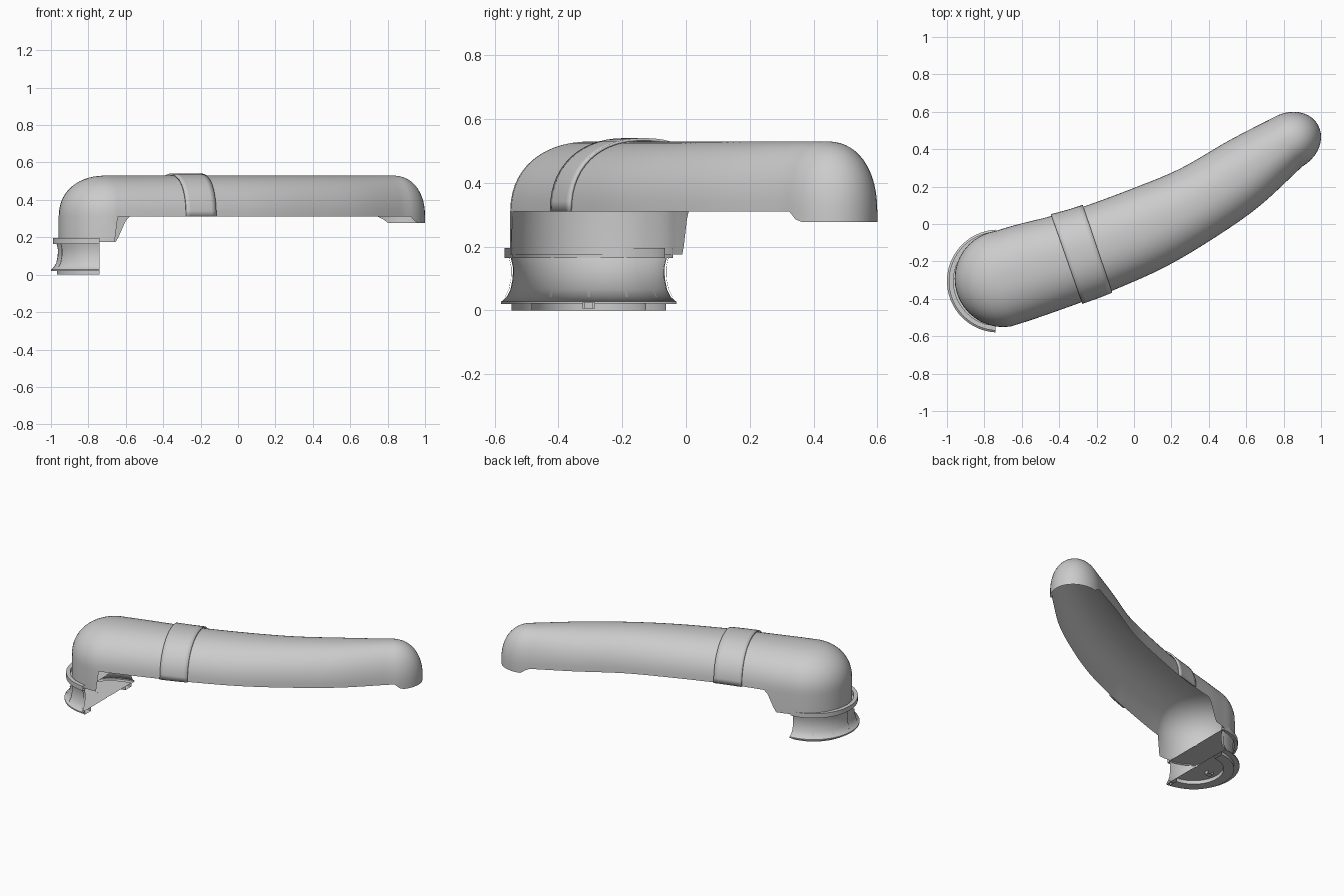
import bpy, bmesh, math
from mathutils import Vector as V

if "Cube" in bpy.data.objects:
    bpy.data.objects.remove(bpy.data.objects["Cube"])

RIM, TOP, POWER = 0.31, 0.53, 2.25


def make(name, rows, closed=False, thick=0):
    """Skin a list of point rows into a smooth object."""
    bm = bmesh.new()
    vs = [[bm.verts.new(p) for p in r] for r in rows]
    n = len(rows[0])
    for a, b in zip(vs, vs[1:]):
        for i in range(n if closed else n - 1):
            j = (i + 1) % n
            bm.faces.new((a[i], a[j], b[j], b[i]))
    bmesh.ops.remove_doubles(bm, verts=bm.verts, dist=1e-4)
    bmesh.ops.recalc_face_normals(bm, faces=bm.faces)
    me = bpy.data.meshes.new(name)
    bm.to_mesh(me)
    bm.free()
    ob = bpy.data.objects.new(name, me)
    bpy.context.collection.objects.link(ob)
    if thick:
        m = ob.modifiers.new("thickness", 'SOLIDIFY')
        m.thickness, m.offset = thick, 0
    bpy.ops.object.select_all(action='DESELECT')
    ob.select_set(True)
    bpy.context.view_layer.objects.active = ob
    bpy.ops.object.shade_smooth_by_angle(angle=math.radians(35))
    return ob


def spline(pts, steps=8):
    """Catmull-Rom curve through 2D points."""
    p = [V(q) for q in pts]
    p = [2 * p[0] - p[1]] + p + [2 * p[-1] - p[-2]]
    out = []
    for i in range(1, len(p) - 2):
        a, b, c, d = p[i - 1:i + 3]
        for k in range(steps):
            t = k / steps
            out.append(0.5 * (2 * b + (c - a) * t + (2 * a - 5 * b + 4 * c - d) * t ** 2
                              + (3 * b - a - 3 * c + d) * t ** 3))
    return out + [p[-2]]


# Plan edges of the curved handle, matched point for point
back = spline([(-.74, -.04), (-.62, -.005), (-.44, .04), (-.27, .09), (0, .19),
               (.25, .295), (.51, .445), (.75, .57)])
front = spline([(-.66, -.545), (-.52, -.5), (-.28, -.415), (-.12, -.355), (.15, -.235),
                (.40, -.09), (.66, .09), (.90, .31)])
spine = [(a + b) / 2 for a, b in zip(back, front)]


def cap(a, b, stretch, n=20):
    """Half-ellipse from a round to b, bulging to the right of a->b's left side."""
    c, h = (a + b) / 2, (a - b) / 2
    side = V((h.y, -h.x)) * stretch
    return [(c, c + h * math.cos(math.pi * k / n) + side * math.sin(math.pi * k / n))
            for k in range(1, n)]


loop = (list(zip(spine, back)) + cap(back[-1], front[-1], 1.2)
        + list(zip(spine, front))[::-1] + cap(front[0], back[0], 1.0))


def bottom(p):
    """Lower edge height: deep skirt at the base, small lip at the tip."""
    if p.y > -.3:
        if p.x < -.59:
            return .175 if p.x < -.65 else .175 + (p.x + .65) / .06 * .135
    elif p.x < -.645:
        return .175
    t = (.83 * p.x + .56 * p.y - .962) / .02
    return RIM - .033 * min(max(t, 0), 1)


angles = [math.pi / 2 * k / 14 for k in range(15)]
dome = [(math.cos(a) ** (2 / POWER) if k < 14 else 0, math.sin(a) ** (2 / POWER))
        for k, a in enumerate(angles)]

# Handle shell, open underneath
rows = [[(*(p + (p - s) * .012), bottom(p)) for s, p in loop]]
for u, v in dome:
    grow = 1 + .012 * (1 - v)
    rows.append([(*(s + (p - s) * u * grow), RIM + (TOP - RIM) * v) for s, p in loop])
make("handle_shell", rows, closed=True)

# Raised band wrapped across the handle
rows = []
for i in range(16, 25):
    s, h = spine[i], back[i] - spine[i]
    half = [(u * 1.035, RIM + (TOP + .006 - RIM) * v) for u, v in dome]
    prof = half + [(-u, z) for u, z in half[-2::-1]]
    rows.append([(*(s + h * u), z) for u, z in prof])
make("band", rows, thick=.009)

# Half-round pedestal, cut flat at x = -0.74
CX, CY = -.725, -.305


def turned(name, profile, a0=93.2, a1=266.8, n=40, thick=0, shut=False):
    rows = []
    for k in range(n + 1):
        a = math.radians(a0 + (a1 - a0) * k / n)
        rows.append([(min(CX + r * math.cos(a), -.74), CY + r * math.sin(a), z)
                     for r, z in profile])
    return make(name, rows, closed=shut, thick=thick)


waist = [(.245, .165), (.238, .135), (.239, .1), (.246, .065), (.258, .042), (.272, .03)]
turned("pedestal_wall", waist + [(.275, .028), (.275, .02), (.243, .02)])
turned("foot_ring", [(.243, .022), (.243, 0), (.18, 0), (.18, .024)])
turned("foot_floor", [(.243, .024), (.02, .024)])
turned("collar", [(.24, .165), (.265, .165), (.265, .195), (.24, .195)], shut=True)
turned("collar_plate", [(.25, .172), (.02, .172)])

# Thin upright ribs round the waist
for k in range(7):
    a = 96 + 28 * k
    rib = [(r + .006, z) for r, z in waist[:-1]] + [(r - .002, z) for r, z in waist[-2::-1]]
    turned("rib_%d" % k, rib, a - 1, a + 1, 2, shut=True)

# Small locating tab under the foot
turned("foot_tab", [(.10, .006), (.14, .006), (.14, .025), (.10, .025)], 172, 188, 6, shut=True)
